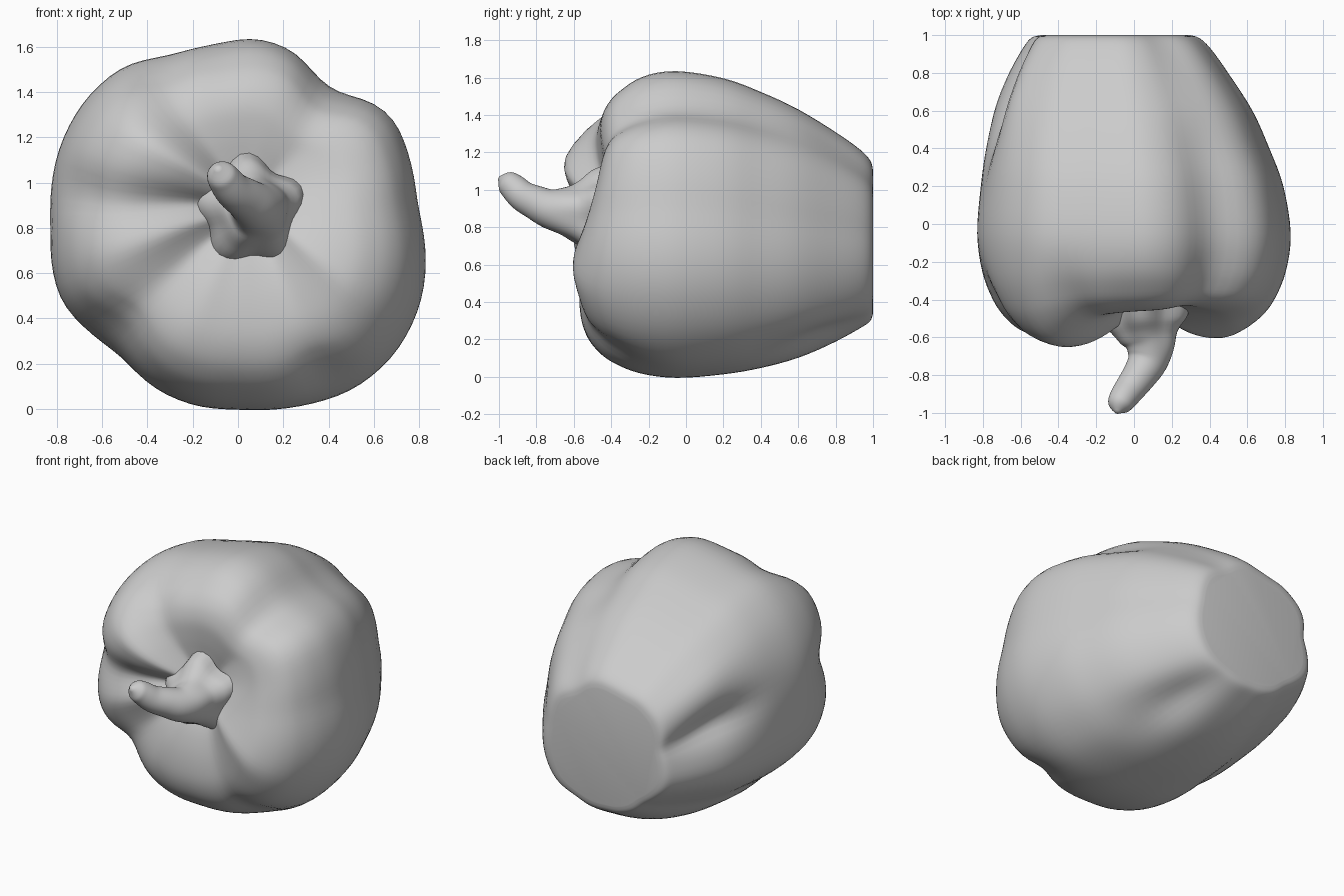
import bpy, bmesh, math
from mathutils import Vector

if "Cube" in bpy.data.objects:
    bpy.data.objects.remove(bpy.data.objects["Cube"])

SEG = 96


def wrap(a):
    return (a + 180) % 360 - 180


def periodic(points, smooth):
    """Sample (angle, value) points round the circle, then soften the corners."""
    pts = sorted((a % 360, v) for a, v in points)
    pts = [(pts[-1][0] - 360, pts[-1][1])] + pts + [(pts[0][0] + 360, pts[0][1])]
    out = []
    for i in range(SEG):
        a = 360 * i / SEG
        for (a0, v0), (a1, v1) in zip(pts, pts[1:]):
            if a0 <= a <= a1:
                out.append(v0 + (v1 - v0) * (a - a0) / (a1 - a0))
                break
    for _ in range(smooth):
        out = [(out[i - 1] + 2 * out[i] + out[(i + 1) % SEG]) / 4 for i in range(SEG)]
    return out


def spline(rows, steps):
    """Catmull-Rom through rows of numbers."""
    p = [rows[0]] + rows + [rows[-1]]
    out = []
    for k in range(1, len(p) - 2):
        for j in range(steps):
            t = j / steps
            out.append([0.5 * (2 * b + (c - a) * t + (2 * a - 5 * b + 4 * c - d) * t * t
                               + (3 * b - a - 3 * c + d) * t ** 3)
                        for a, b, c, d in zip(*p[k - 1:k + 3])])
    return out + [list(rows[-1])]


def loft(name, rings):
    bm = bmesh.new()
    loops = [[bm.verts.new(v) for v in ring] for ring in rings]
    for a, b in zip(loops, loops[1:]):
        for i in range(len(a)):
            j = (i + 1) % len(a)
            bm.faces.new((a[i], a[j], b[j], b[i]))
    bm.faces.new(loops[0][::-1])
    bm.faces.new(loops[-1])
    bmesh.ops.recalc_face_normals(bm, faces=bm.faces)
    mesh = bpy.data.meshes.new(name)
    bm.to_mesh(mesh)
    bm.free()
    ob = bpy.data.objects.new(name, mesh)
    bpy.context.collection.objects.link(ob)
    bpy.ops.object.select_all(action='DESELECT')
    ob.select_set(True)
    bpy.context.view_layer.objects.active = ob
    bpy.ops.object.shade_smooth_by_angle(angle=math.radians(60))
    return ob


# Pepper body: lobed outline (x, z) swept along y
outline = [(.825, .56), (.79, .9), (.76, 1.1), (.69, 1.28), (.59, 1.36), (.45, 1.39),
           (.35, 1.46), (.25, 1.58), (.08, 1.64), (-.1, 1.61), (-.3, 1.56), (-.5, 1.52),
           (-.68, 1.36), (-.8, 1.12), (-.825, .8), (-.825, .65), (-.78, .47), (-.68, .36),
           (-.52, .24), (-.35, .08), (-.17, .01), (0, 0), (.25, .01), (.5, .08),
           (.69, .24), (.79, .42)]
radius = periodic([(math.degrees(math.atan2(z - .82, x)), math.hypot(x, z - .82))
                   for x, z in outline], 2)
# Front offset per angle: lobes push forward, grooves sink back
front = periodic([(0, .05), (25, .11), (52, .16), (75, .13), (95, .12), (118, .1), (138, -.08),
                  (155, -.05), (170, .04), (193, -.03), (218, .06), (245, .01), (270, .02),
                  (300, .04), (330, -.03)], 2)
# y, scale, centre x, centre z
profile = [(-.45, .02, .05, .88), (-.48, .15, .05, .88), (-.54, .3, .03, .87),
           (-.575, .45, .02, .85), (-.58, .6, .01, .83), (-.55, .72, 0, .82),
           (-.49, .82, 0, .82), (-.4, .9, 0, .82), (-.25, .97, 0, .82), (-.05, 1, 0, .82),
           (.2, .965, -.01, .81), (.4, .9, -.03, .79), (.6, .81, -.045, .77),
           (.8, .685, -.07, .75), (.93, .59, -.085, .735), (.985, .53, -.095, .725),
           (1, .47, -.095, .72)]
# Local grooves (positive) and ridges (negative): angle, width, depth, y, length
grooves = [(168, 9, .1, .72, .33), (301, 12, .08, .75, .3), (265, 30, .03, 1, .15),
           (146, 11, -.04, .8, .35), (195, 12, -.04, .8, .35), (55, 14, -.05, .75, .45),
           (119, 9, .04, -.45, .22), (169, 9, .04, -.47, .22), (219, 10, .05, -.45, .25),
           (300, 9, .05, -.45, .22), (55, 11, .03, -.4, .25), (90, 20, .03, -.45, .17)]

rings = []
for y, s, cx, cz in spline(profile, 4):
    ring = []
    for i in range(SEG):
        a = 360 * i / SEG
        r = radius[i] * s
        for ga, gw, gd, gy, gl in grooves:
            depth = gd * min(1, s / .8) ** 2
            r -= depth * math.exp(-(wrap(a - ga) / gw) ** 2 - ((y - gy) / gl) ** 2)
        dy = front[i] * 4 * s * (1 - s) if y < -.05 else 0
        t = math.radians(a)
        ring.append((cx + r * math.cos(t), y + dy, cz + r * math.sin(t)))
    rings.append(ring)
loft("pepper_body", rings)

# Stem with pointed calyx: x, y, z, radius, star amount
path = [(.05, -.43, .87, .235, .22), (.055, -.51, .87, .21, .18), (.07, -.58, .875, .165, .1),
        (.085, -.65, .885, .13, .04), (.07, -.73, .9, .106, 0), (.03, -.8, .93, .092, 0),
        (-.02, -.87, .965, .082, 0), (-.06, -.925, 1.015, .073, 0), (-.08, -.965, 1.045, .058, 0),
        (-.09, -1, 1.065, .01, 0)]
path = spline(path, 4)
rings = []
for k, (x, y, z, r, star) in enumerate(path):
    a, b = path[max(k - 1, 0)], path[min(k + 1, len(path) - 1)]
    d = (Vector(b[:3]) - Vector(a[:3])).normalized()
    d = Vector((0, -1, 0)).lerp(d, min(1, k / 16)).normalized()
    u = Vector((0, 0, 1)).cross(d).normalized()
    v = d.cross(u)
    ring = []
    for i in range(40):
        t = math.tau * i / 40
        q = r * (1 + star * 0.6 * math.cos(5 * (t - math.radians(22))))
        ring.append(Vector((x, y, z)) + u * q * math.cos(t) + v * q * math.sin(t))
    rings.append(ring)
loft("stem", rings)
